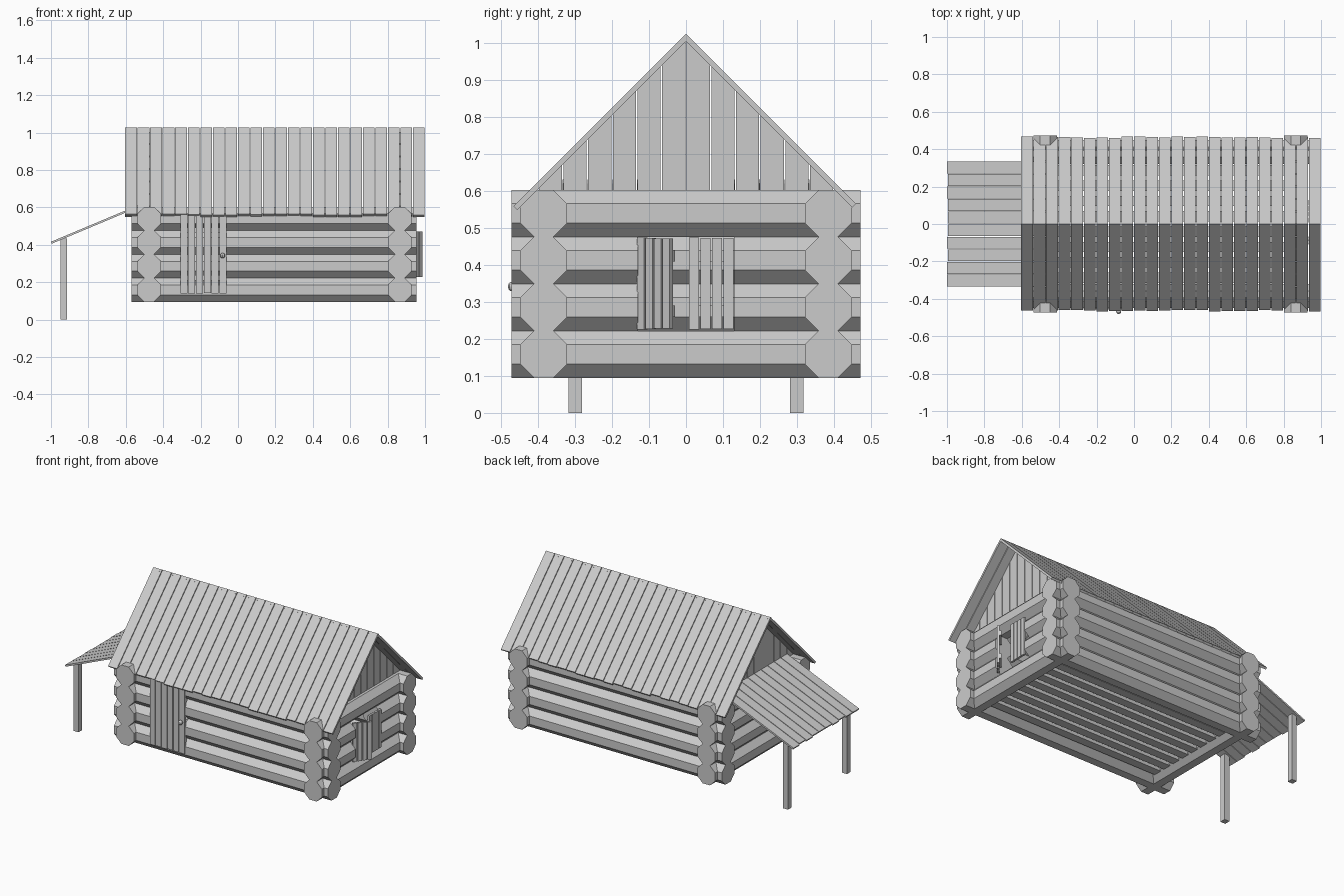
import bpy, bmesh, math, random
from mathutils import Matrix, Vector

if "Cube" in bpy.data.objects:
    bpy.data.objects.remove(bpy.data.objects["Cube"])

random.seed(4)
LOG, Z0 = 0.127, 0.095            # log thickness and underside of the lowest log
WALL_Y, END_L, END_R = 0.385, -0.475, 0.865


def finish(name, bm):
    bmesh.ops.recalc_face_normals(bm, faces=bm.faces)
    me = bpy.data.meshes.new(name)
    bm.to_mesh(me)
    bm.free()
    ob = bpy.data.objects.new(name, me)
    bpy.context.collection.objects.link(ob)
    return ob


def add_box(bm, centre, size, rot=None):
    m = Matrix.Translation(centre) @ (rot or Matrix()) @ Matrix.Diagonal((*size, 1))
    bmesh.ops.create_cube(bm, size=1, matrix=m)


def add_log(bm, a, b):
    """Eight-sided log between two points, flat side down."""
    a, b = Vector(a), Vector(b)
    side = (b - a).normalized().cross(Vector((0, 0, 1)))
    r = LOG / 2 / math.cos(math.pi / 8)
    rings = []
    for p in (a, b):
        ring = []
        for i in range(8):
            t = math.pi / 8 + i * math.pi / 4
            ring.append(bm.verts.new(p + side * r * math.cos(t) + Vector((0, 0, r * math.sin(t)))))
        rings.append(ring)
        bm.faces.new(ring)
    for i in range(8):
        j = (i + 1) % 8
        bm.faces.new((rings[0][i], rings[0][j], rings[1][j], rings[1][i]))


# Log walls, with gaps behind the door and window in the two middle courses
long_walls, end_walls = bmesh.new(), bmesh.new()
for k in range(4):
    z = Z0 + LOG * (k + 0.5)
    opening = k in (1, 2)
    for y in (-WALL_Y, WALL_Y):
        spans = [(-0.57, -0.30), (-0.07, 0.955)] if opening and y < 0 else [(-0.57, 0.955)]
        for x0, x1 in spans:
            add_log(long_walls, (x0, y, z), (x1, y, z))
    for x in (END_L, END_R):
        spans = [(-0.472, -0.13), (0.13, 0.472)] if opening and x > 0 else [(-0.472, 0.472)]
        for y0, y1 in spans:
            add_log(end_walls, (x, y0, z), (x, y1, z))
finish("long_wall_logs", long_walls)
finish("end_wall_logs", end_walls)

# Floor boards
bm = bmesh.new()
for i in range(8):
    add_box(bm, (0.195, -0.287 + i * 0.082, 0.135), (1.3, 0.055, 0.02))
finish("floor_boards", bm)

# Main roof planks, both slopes
bm = bmesh.new()
pitch = 1.605 / 24
for s in (-1, 1):
    slope = Vector((0, s, -1)).normalized()
    normal = Vector((0, s, 1)).normalized()
    for i in range(24):
        length = 0.655 + random.uniform(-0.005, 0.007)
        c = Vector((-0.605 + pitch * (i + 0.5), 0, 1.026)) + slope * length / 2 - normal * 0.0075
        add_box(bm, c, (pitch - 0.004, length, 0.014), Matrix.Rotation(-s * math.pi / 4, 4, 'X'))
finish("roof_planks", bm)

# Gable planks with sloping tops
bm = bmesh.new()
w, top = 0.0667, 1.005
for x in (END_L, END_R):
    for i in range(-6, 6):
        y0, y1 = i * w + 0.002, (i + 1) * w - 0.002
        profile = [(y0, 0.595), (y1, 0.595), (y1, top - abs(y1)), (y0, top - abs(y0))]
        f = bm.faces.new([bm.verts.new((x - 0.009, y, z)) for y, z in profile])
        ext = bmesh.ops.extrude_face_region(bm, geom=[f], use_keep_orig=True)
        vs = [e for e in ext["geom"] if isinstance(e, bmesh.types.BMVert)]
        bmesh.ops.translate(bm, verts=vs, vec=(0.018, 0, 0))
finish("gable_planks", bm)

# Awning boards on the left end
bm = bmesh.new()
ang = math.atan2(0.168, 0.4)
for i in range(10):
    low = -0.998 + random.choice((0, 0, 0.006))
    high = -0.485
    mid = (low + high) / 2
    add_box(bm, (mid, -0.302 + i * 0.0672, 0.41 + (mid + 1) * 0.42),
            ((high - low) / math.cos(ang), 0.063, 0.011), Matrix.Rotation(-ang, 4, 'Y'))
finish("awning_boards", bm)

# Awning posts
bm = bmesh.new()
for y in (-0.3, 0.3):
    add_box(bm, (-0.932, y, 0.217), (0.036, 0.037, 0.434))
finish("awning_posts", bm)


def panel(name, width, height, count, handle_x):
    """Planked leaf in local xz, hinge at x=0, outside facing -y, with back battens."""
    bm = bmesh.new()
    step = width / count
    for i in range(count):
        h = height - random.uniform(0, 0.008)
        add_box(bm, (step * (i + 0.5), 0, height / 2), (step - 0.004, 0.014, h))
    for f in (0.2, 0.8):
        add_box(bm, (width / 2, 0.012, height * f), (width - 0.01, 0.012, 0.03))
    if handle_x:
        bmesh.ops.create_uvsphere(bm, u_segments=8, v_segments=6, radius=0.014,
                                  matrix=Matrix.Translation((handle_x, -0.018, height * 0.48)))
    return finish(name, bm)


# Door on the front
door = panel("door", 0.25, 0.425, 6, 0.228)
door.location = (-0.31, -0.45, 0.138)

# Window shutters on the right end, one ajar
shut = panel("closed_shutter", 0.125, 0.25, 4, 0)
shut.location = (0.925, 0.006, 0.225)
shut.rotation_euler.z = math.pi / 2
ajar = panel("open_shutter", 0.12, 0.25, 4, 0)
ajar.location = (0.905, -0.13, 0.225)
ajar.rotation_euler.z = math.pi / 2 - math.radians(40)
